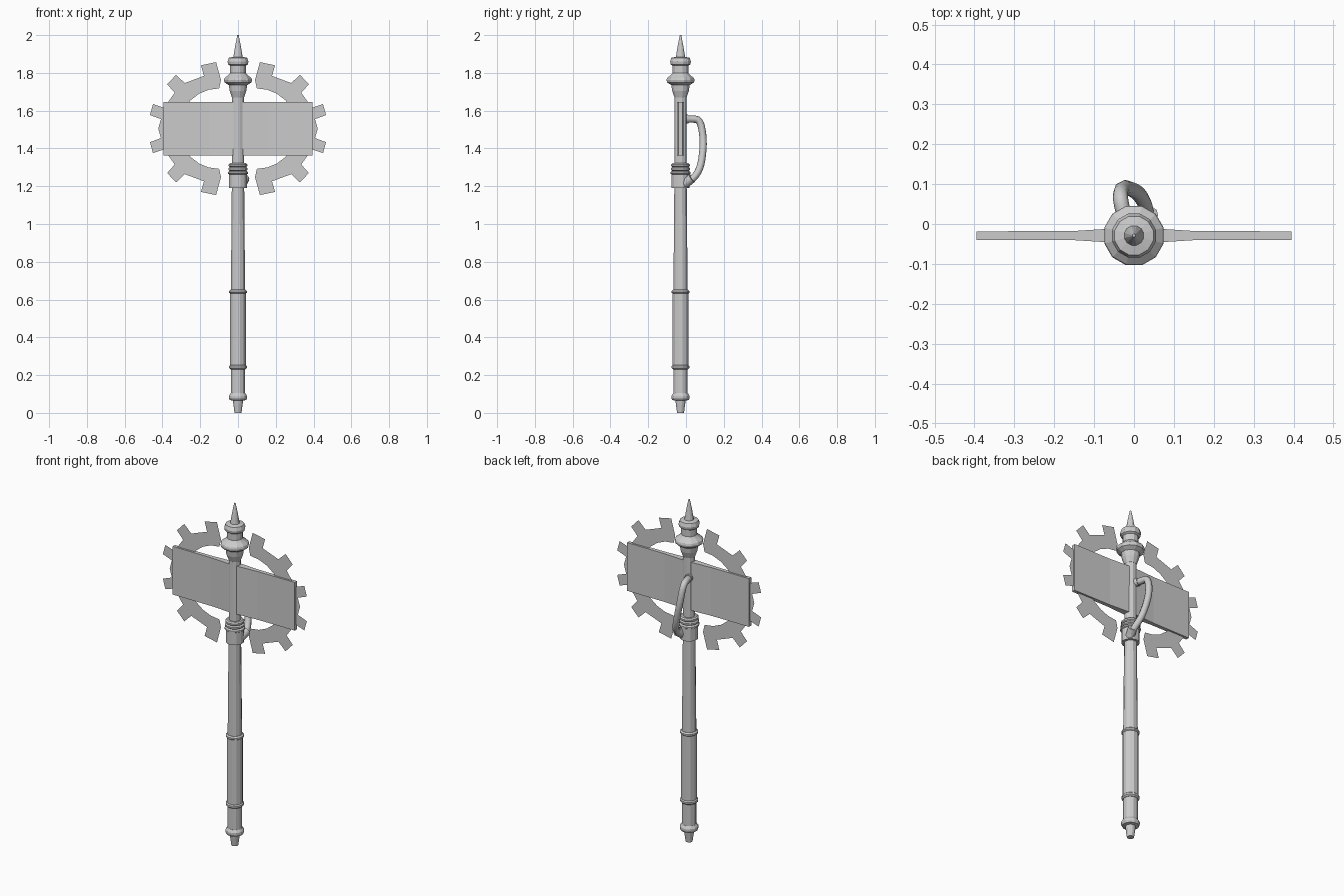
import bpy, bmesh
from math import pi, cos, sin
from mathutils import Vector

if "Cube" in bpy.data.objects:
    bpy.data.objects.remove(bpy.data.objects["Cube"])

AY = -0.029      # shaft axis sits slightly in front of the origin
GZ = 1.505       # height of the gear centre


def make_object(name, bm, loc=(0, AY, 0)):
    bmesh.ops.recalc_face_normals(bm, faces=bm.faces)
    me = bpy.data.meshes.new(name)
    bm.to_mesh(me)
    bm.free()
    ob = bpy.data.objects.new(name, me)
    ob.location = loc
    bpy.context.collection.objects.link(ob)
    return ob


def lathe(name, profile, sides=12):
    bm = bmesh.new()
    rings = []
    for r, z in profile:
        rings.append([bm.verts.new((r * cos(2 * pi * (i + .5) / sides),
                                    r * sin(2 * pi * (i + .5) / sides), z))
                      for i in range(sides)])
    for a, b in zip(rings, rings[1:]):
        for i in range(sides):
            j = (i + 1) % sides
            bm.faces.new((a[i], a[j], b[j], b[i]))
    bm.faces.new(rings[0])
    bm.faces.new(rings[-1])
    return make_object(name, bm)


def ring(name, r, z0, z1, core):
    h = (z1 - z0) * .3
    return lathe(name, [(core, z0), (r, z0 + h), (r, z1 - h), (core, z1)])


# Shaft pieces
lathe("pommel", [(.019, 0), (.028, .065), (.045, .068), (.050, .078),
                 (.050, .09), (.040, .105)])
lathe("lower_shaft", [(.039, .10), (.039, .24)])
lathe("grip", [(.043, .24), (.043, .64)])
lathe("middle_shaft", [(.039, .64), (.038, .75), (.034, 1.2)])
lathe("upper_shaft", [(.033, 1.19), (.032, 1.70)])
lathe("collar", [(.049, 1.19), (.049, 1.265)])
ring("grip_ring_low", .049, .23, .255, .041)
ring("grip_ring_high", .049, .63, .652, .041)
for i in range(3):
    z = 1.26 + i * .02
    ring(f"collar_ring_{i + 1}", .055 - .002 * i, z, z + .022, .044)

# Head ornament and spike
lathe("head_knob", [(.033, 1.67), (.046, 1.705), (.050, 1.735), (.074, 1.75),
                    (.077, 1.762), (.074, 1.772), (.052, 1.79), (.043, 1.80),
                    (.043, 1.838), (.054, 1.845), (.057, 1.86), (.050, 1.88),
                    (.026, 1.885)])
lathe("spike", [(.026, 1.88), (.016, 1.94), (.004, 2.0)])

# Toothed half-ring blades with bevelled edges
upper = [(.09, .257), (.116, .352), (.196, .335), (.18, .279), (.282, .241),
         (.328, .285), (.375, .235), (.335, .19), (.392, .11), (.45, .13),
         (.466, .072), (.408, .05)]
outline = upper + [(.422, 0)] + [(x, -z) for x, z in reversed(upper)]
outline += [(.1 + .213 * cos(t), .213 * sin(t))
            for t in [pi * (-.5 + i / 12) for i in range(13)]]
bm = bmesh.new()
face = bm.faces.new([bm.verts.new((x, 0, z)) for x, z in outline])
rim = set(bm.verts)
bmesh.ops.inset_region(bm, faces=[face], thickness=.016, use_even_offset=True)
for v in bm.verts:
    if v not in rim:
        v.co.y = -.010
bmesh.ops.recalc_face_normals(bm, faces=bm.faces)
if face.normal.y > 0:
    bmesh.ops.reverse_faces(bm, faces=bm.faces)
me = bpy.data.meshes.new("gear_blades")
bm.to_mesh(me)
bm.free()
gear = bpy.data.objects.new("gear_blades", me)
gear.location = (0, AY, GZ)
bpy.context.collection.objects.link(gear)
mod = gear.modifiers.new("Mirror", 'MIRROR')
mod.use_axis = (True, True, False)

# Cross plate, thicker at the shaft
half = [(0, .021), (.15, .0115), (.395, .0105)]
section = [(x, -y) for x, y in half] + [(x, y) for x, y in reversed(half)]
section += [(-x, y) for x, y in half[1:]] + [(-x, -y) for x, y in reversed(half[1:])]
bm = bmesh.new()
low = bm.faces.new([bm.verts.new((x, y, 1.363)) for x, y in section])
ext = bmesh.ops.extrude_face_region(bm, geom=[low], use_keep_orig=True)
bmesh.ops.translate(bm, vec=(0, 0, .282),
                    verts=[g for g in ext['geom'] if isinstance(g, bmesh.types.BMVert)])
make_object("cross_plate", bm)


# Curved pipe on the back
def pipe(name, pts, radius, kind='NURBS'):
    cu = bpy.data.curves.new(name, 'CURVE')
    cu.dimensions = '3D'
    cu.bevel_depth = radius
    cu.bevel_resolution = 2
    cu.use_fill_caps = True
    sp = cu.splines.new(kind)
    sp.points.add(len(pts) - 1)
    for p, co in zip(sp.points, pts):
        p.co = (*co, 1)
    if kind == 'NURBS':
        sp.order_u = 3
        sp.use_endpoint_u = True
        sp.resolution_u = 3
    ob = bpy.data.objects.new(name, cu)
    bpy.context.collection.objects.link(ob)
    return ob


pipe("back_pipe", [(-.012, -.02, 1.555), (-.028, .03, 1.556), (-.036, .075, 1.553),
                   (-.028, .092, 1.46), (-.010, .090, 1.38), (.015, .075, 1.29),
                   (.035, .035, 1.235), (.025, 0, 1.21)], .019)
pipe("pipe_cuff", [(.036, .032, 1.243), (.02, -.01, 1.212)], .026, 'POLY')
pipe("pipe_socket", [(-.012, -.015, 1.555), (-.022, .012, 1.556)], .023, 'POLY')
